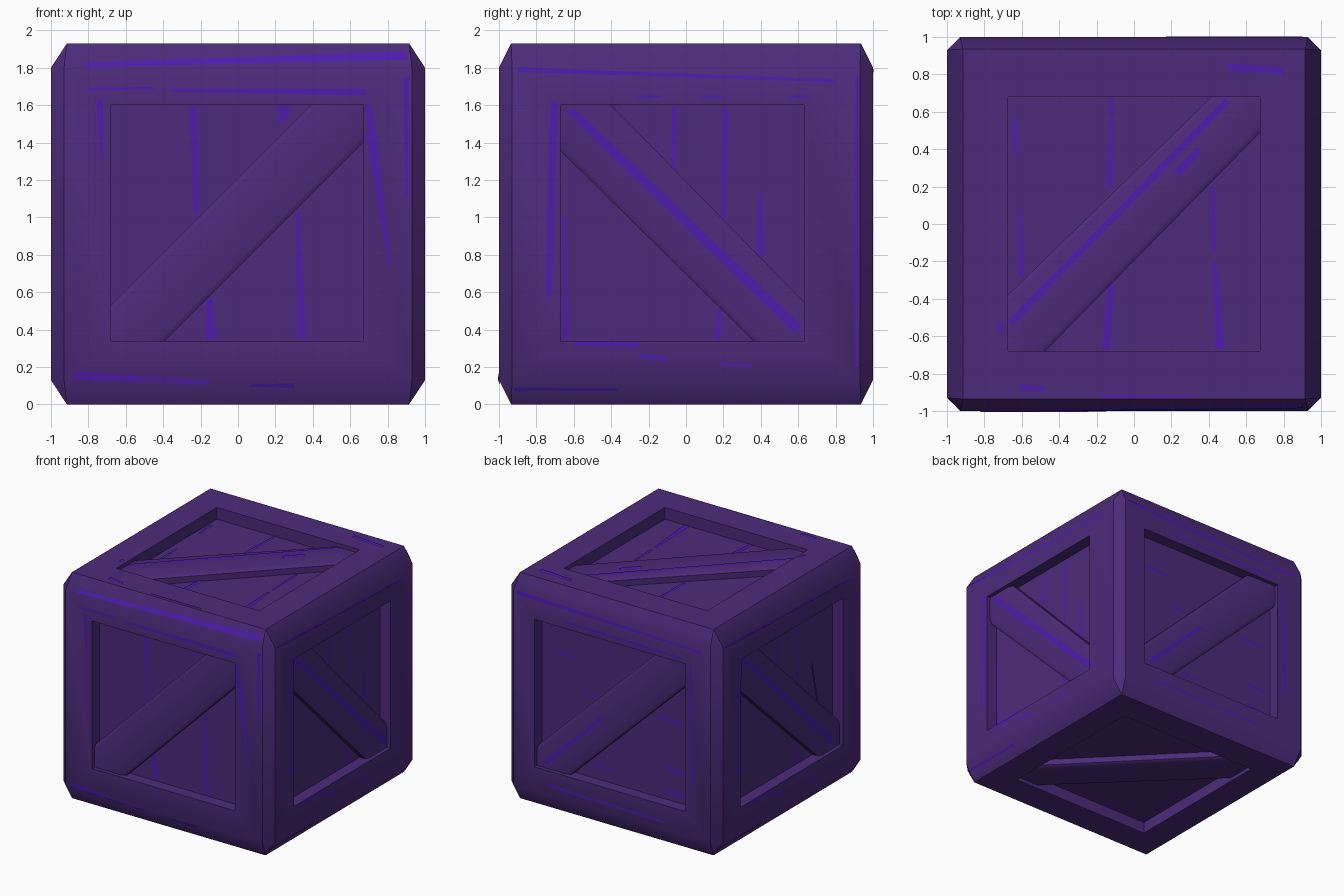
import bpy, bmesh
from mathutils import Vector as V
from mathutils.bvhtree import BVHTree

if "Cube" in bpy.data.objects:
    bpy.data.objects.remove(bpy.data.objects["Cube"])


def material(name, rgb):
    m = bpy.data.materials.new(name)
    m.diffuse_color = (*rgb, 1)
    m.use_nodes = True
    m.node_tree.nodes["Principled BSDF"].inputs["Base Color"].default_value = m.diffuse_color
    return m


WOOD = material("dark purple wood", (0.073, 0.024, 0.196))
GRAIN = material("bright violet grain", (0.074, 0.012, 0.42))
trees = []


def finish(bm, name, mat, solid=True):
    if solid:
        bmesh.ops.recalc_face_normals(bm, faces=bm.faces)
        trees.append(BVHTree.FromBMesh(bm))
    me = bpy.data.meshes.new(name)
    bm.to_mesh(me)
    bm.free()
    me.materials.append(mat)
    ob = bpy.data.objects.new(name, me)
    bpy.context.collection.objects.link(ob)
    if solid:
        bpy.context.view_layer.objects.active = ob
        ob.select_set(True)
        bpy.ops.object.shade_smooth_by_angle(angle=0.64)
        ob.select_set(False)


# Six sides: right axis, up axis, outward normal, distance,
# opening (u0, u1, v0, v1), beam reach along the edges at both ends, mirrored
X, Y, Z = V((1, 0, 0)), V((0, 1, 0)), V((0, 0, 1))
FRONT_OPEN, FRONT_BEAM = (-.68, .67, .34, 1.60), (.29, .19, .28, .20)
BACK_OPEN, BACK_BEAM = (-.73, .69, .34, 1.60), (.31, .17, .29, .19)
SIDE_OPEN, SIDE_BEAM = (-.67, .63, .34, 1.60), (.27, .21, .27, .245)
LEFT_OPEN = (-.69, .69, .34, 1.60)
TOP_OPEN, TOP_BEAM = (-.675, .675, -.68, .68), (.20, .30, .26, .19)
SIDES = {
    "front": (X, Z, -Y, 1, FRONT_OPEN, FRONT_BEAM, False),
    "back": (-X, Z, Y, 1, BACK_OPEN, BACK_BEAM, False),
    "right": (Y, Z, X, 1, SIDE_OPEN, SIDE_BEAM, True),
    "left": (-Y, Z, -X, 1, LEFT_OPEN, SIDE_BEAM, True),
    "top": (X, Y, Z, 1.93, TOP_OPEN, TOP_BEAM, False),
    "bottom": (X, -Y, -Z, 0, TOP_OPEN, TOP_BEAM, False),
}
RECESS = 0.10


def place(side, u, v, depth):
    U, W, N, d = SIDES[side][:4]
    return U * u + W * v + N * (d - depth)


# Crate body: chamfered block with a recessed panel on every side
bm = bmesh.new()
for sx in (-1, 1):
    for sy in (-1, 1):
        for z, zc in ((0, .13), (1.93, 1.80)):
            for co in ((.915, .935, z), (.93, 1, zc), (1, .93, zc)):
                bm.verts.new((sx * co[0], sy * co[1], co[2]))
bmesh.ops.convex_hull(bm, input=bm.verts)
bmesh.ops.dissolve_limit(bm, angle_limit=.01, verts=bm.verts, edges=bm.edges)
bm.normal_update()
main = {s: next(f for f in bm.faces if f.normal.dot(SIDES[s][2]) > .999) for s in SIDES}
for side, (U, W, N, d, (u0, u1, v0, v1), _, _) in SIDES.items():
    f = main[side]
    bmesh.ops.inset_individual(bm, faces=[f], thickness=.1)
    mid = f.calc_center_median()
    for v in f.verts:
        r = v.co - mid
        v.co = place(side, u1 if r.dot(U) > 0 else u0, v1 if r.dot(W) > 0 else v0, 0)
    bmesh.ops.inset_individual(bm, faces=[f], thickness=0, depth=0)
    for v in f.verts:
        v.co -= N * RECESS
finish(bm, "crate_body", WOOD)

# Diagonal beams with chamfered long edges, cut to fit the openings
for side, (_, _, _, _, (u0, u1, v0, v1), (a, b, c, e), flip) in SIDES.items():
    bm = bmesh.new()
    if flip:
        u0, u1 = -u1, -u0
    rings = []
    for depth, s in ((RECESS, 0), (.05, 0), (.032, .04)):
        pts = ((u0, v0), (u0 + a - s, v0), (u1, v1 - e + s),
               (u1, v1), (u1 - c + s, v1), (u0, v0 + b - s))
        rings.append([bm.verts.new(place(side, -u if flip else u, v, depth))
                      for u, v in pts])
    for lo, hi in zip(rings, rings[1:]):
        for i in range(6):
            j = (i + 1) % 6
            bm.faces.new((lo[i], lo[j], hi[j], hi[i]))
    bm.faces.new(rings[0])
    bm.faces.new(rings[-1])
    finish(bm, side + "_diagonal_beam", WOOD)

# Painted grain streaks: start, end, width at start and end
FRONT_GRAIN = [
    (-.82, 1.815, .90, 1.865, .025, .045), (-.80, 1.685, -.45, 1.69, .015, .015),
    (-.35, 1.68, .68, 1.67, .02, .035), (-.74, 1.63, -.73, 1.30, .035, .015),
    (-.24, 1.59, -.22, 1.02, .045, .025), (.25, 1.59, .23, 1.51, .07, .04),
    (.70, 1.60, .72, 1.36, .035, .035), (.71, 1.45, .81, .75, .055, .015),
    (.90, 1.75, .90, 1.10, .03, .015), (.32, 1.03, .34, .35, .02, .045),
    (-.155, .57, -.145, .35, .03, .06), (-.88, .155, -.15, .115, .045, .02),
    (.07, .10, .30, .10, .015, .025)]
SIDE_GRAIN = [
    (-.90, 1.79, .80, 1.73, .025, .015), (-.705, 1.62, -.735, .58, .04, .03),
    (-.65, 1.0, -.645, .35, .015, .025), (-.62, 1.575, .60, .40, .045, .055),
    (-.06, 1.59, -.07, 1.25, .03, .02), (.21, 1.58, .20, 1.0, .03, .025),
    (.40, 1.13, .40, .80, .015, .04), (.18, .51, .17, .35, .02, .035),
    (-.60, .325, -.25, .32, .025, .025), (-.92, .08, -.36, .08, .02, .015),
    (.915, 1.75, .915, .20, .015, .015), (-.25, .26, -.10, .245, .025, .025),
    (-.26, 1.645, -.13, 1.645, .012, .012), (.08, 1.645, .20, 1.645, .012, .012),
    (.55, 1.645, .66, 1.645, .012, .012), (.18, .22, .35, .205, .012, .015)]
BACK_GRAIN = [
    (-.90, 1.79, .85, 1.74, .035, .02), (-.45, 1.66, .65, 1.64, .02, .02),
    (-.65, .38, -.10, .92, .04, .03), (-.35, 1.05, -.22, 1.04, .025, .02),
    (-.64, 1.33, -.40, 1.32, .02, .02), (.36, 1.03, .60, 1.02, .03, .025),
    (.45, .62, .62, .60, .03, .025), (-.26, .46, -.05, .45, .025, .02),
    (.45, .42, .60, .41, .03, .03), (-.60, .22, .50, .20, .025, .015),
    (.75, 1.60, .76, .60, .02, .03)]
TOP_GRAIN = [
    (.50, .84, .80, .82, .04, .035), (-.64, .55, -.63, .38, .03, .015),
    (-.61, .05, -.60, -.28, .015, .03), (-.12, .675, -.13, .20, .02, .03),
    (.50, .66, -.66, -.53, .035, .035), (.35, .40, .23, .27, .035, .045),
    (.42, .20, .43, -.15, .02, .02), (.43, -.20, .46, -.67, .02, .05),
    (-.12, -.30, -.15, -.67, .03, .045), (-.61, -.87, -.47, -.885, .04, .02),
    (-.71, -.53, -.72, -.58, .03, .02), (-.18, -.918, .30, -.92, .012, .012)]


def depth_at(side, u, v):
    start, N = place(side, u, v, -1), SIDES[side][2]
    hits = [t.ray_cast(start, -N)[3] for t in trees]
    return min(h for h in hits if h is not None) - 1


for side, grain in (("front", FRONT_GRAIN), ("back", BACK_GRAIN), ("top", TOP_GRAIN),
                    ("right", SIDE_GRAIN), ("left", SIDE_GRAIN)):
    bm = bmesh.new()
    for ua, va, ub, vb, wa, wb in grain:
        p, q = V((ua, va)), V((ub, vb))
        n = V((va - vb, ub - ua)).normalized()
        verts = []
        for base, w, other in ((p, wa, q), (p, -wa, q), (q, -wb, p), (q, wb, p)):
            corner, inner = base + n * w / 2, base.lerp(other, .06)
            d, dc = depth_at(side, *inner), depth_at(side, *corner)
            d = dc if abs(dc - d) < .025 else d
            verts.append(bm.verts.new(place(side, *corner, d - .006)))
        f = bm.faces.new(verts)
        f.normal_update()
        if f.normal.dot(SIDES[side][2]) < 0:
            f.normal_flip()
    finish(bm, side + "_grain_streaks", GRAIN, solid=False)
